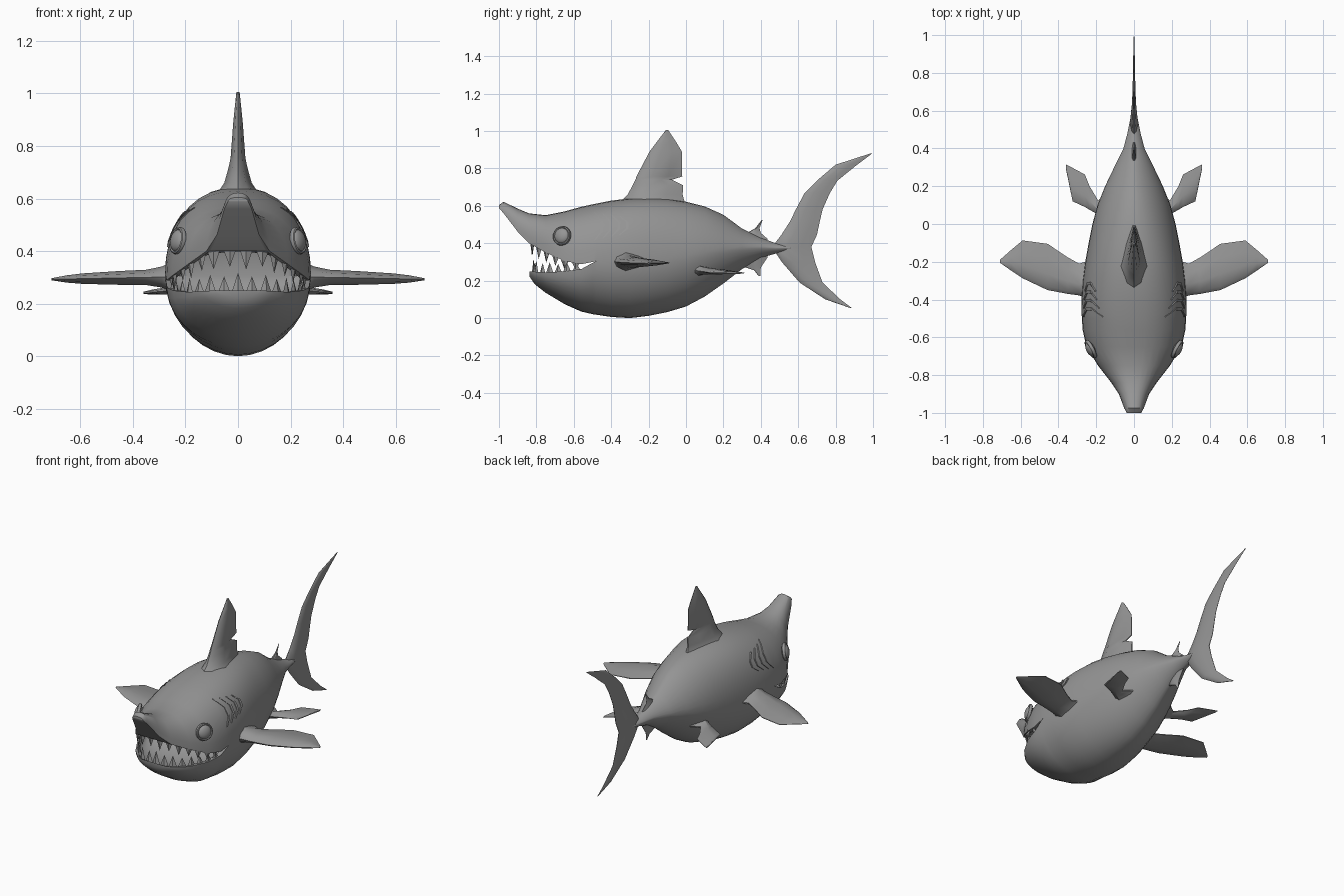
import bpy, bmesh, math
from mathutils import Vector

if "Cube" in bpy.data.objects:
    bpy.data.objects.remove(bpy.data.objects["Cube"])

GREY = bpy.data.materials.new("shark_grey")
GREY.diffuse_color = (0.3, 0.3, 0.3, 1)
GREY.use_nodes = True
GREY.node_tree.nodes["Principled BSDF"].inputs["Base Color"].default_value = GREY.diffuse_color
N = 18  # steps across each half section

# section tables: head (y, width, top, lip), jaw (y, width, lip, bottom),
# trunk (y, width, top, middle, bottom)
HEAD = [(-1, .038, .604, .588), (-.975, .052, .622, .56), (-.9, .08, .585, .462),
        (-.84, .12, .56, .40), (-.75, .19, .55, .35), (-.65, .252, .57, .305),
        (-.56, .272, .595, .288), (-.5, .276, .608, .3), (-.48, .277, .612, .305)]
JAW = [(-.837, .085, .25, .222), (-.81, .135, .248, .182), (-.75, .19, .244, .135),
       (-.65, .247, .25, .075), (-.56, .27, .262, .035), (-.5, .276, .295, .021),
       (-.48, .277, .305, .018)]
TRUNK = [(-.48, .277, .612, .305, .018), (-.4, .278, .628, .30, .006),
         (-.3, .272, .64, .30, 0), (-.2, .258, .643, .305, .012),
         (-.1, .24, .638, .315, .032), (0, .22, .622, .33, .062),
         (.1, .193, .597, .35, .115), (.2, .153, .552, .365, .185),
         (.3, .105, .478, .375, .262), (.4, .056, .43, .378, .322),
         (.48, .035, .40, .375, .345), (.58, .015, .385, .375, .365)]


def finish(name, bm, angle=35):
    bmesh.ops.recalc_face_normals(bm, faces=bm.faces)
    me = bpy.data.meshes.new(name)
    bm.to_mesh(me)
    bm.free()
    me.materials.append(GREY)
    ob = bpy.data.objects.new(name, me)
    bpy.context.collection.objects.link(ob)
    bpy.ops.object.select_all(action='DESELECT')
    ob.select_set(True)
    bpy.context.view_layer.objects.active = ob
    bpy.ops.object.shade_smooth_by_angle(angle=math.radians(angle))
    return ob


def loft(bm, rings, closed=True, caps=(True, True)):
    rows = [[bm.verts.new(p) for p in r] for r in rings]
    n = len(rows[0])
    for a, b in zip(rows, rows[1:]):
        for i in range(n if closed else n - 1):
            j = (i + 1) % n
            bm.faces.new((a[i], a[j], b[j], b[i]))
    for row, cap in zip((rows[0], rows[-1]), caps):
        if cap:
            bm.faces.new(row)


def arc(y, w, z0, z1, power=2.0):
    """Half section from +w to -w, starting at z0 and bulging to z1."""
    pts = []
    for i in range(N + 1):
        c, s = math.cos(math.pi * i / N), math.sin(math.pi * i / N)
        x = math.copysign(abs(c) ** (2 / power), c) * w
        pts.append((x, y, z0 + (z1 - z0) * abs(s) ** (2 / power)))
    return pts


def blend(y, front, rear):
    """Section fullness: boxier at the front, keeled toward the tail."""
    return front + (rear - front) * max(0, min(1, (y + .2) / .45))


# body: head with mouth roof, jaw with mouth floor, and trunk welded together
bm = bmesh.new()
ROOF = [0, 0, 0, 0, .06, .10, .11, .10, 0]
FLOOR = [0, .02, .05, .06, .05, .05, 0]
loft(bm, [arc(y, w, lip, top, 2.3) + arc(y, w * .9, lip, lip + r)[::-1]
          for (y, w, top, lip), r in zip(HEAD, ROOF)], caps=(True, False))
loft(bm, [arc(y, w, lip, bot, 1.95) + arc(y, w * .9, lip, lip - f)[::-1]
          for (y, w, lip, bot), f in zip(JAW, FLOOR)], caps=(True, False))
loft(bm, [arc(y, w, mid, top, blend(y, 2.3, 1.6)) for y, w, top, mid, _ in TRUNK],
     False, (False, False))
loft(bm, [arc(y, w, mid, bot, blend(y, 1.95, 1.6)) for y, w, _, mid, bot in TRUNK],
     False, (False, False))
bmesh.ops.remove_doubles(bm, verts=bm.verts, dist=.0005)
finish("body", bm, 45)


def fin(name, stations, place, root_cap=False):
    """Lens-section fin; stations are (span, lead, trail, half thickness)."""
    bm = bmesh.new()
    rings = []
    for s, a, b, t in stations:
        prof = [(0, 0), (.08, .55), (.35, 1), (.7, .6), (1, .08),
                (1, -.08), (.7, -.6), (.35, -1), (.08, -.55)]
        rings.append([place(s, a + (b - a) * u, t * v) for u, v in prof])
    loft(bm, rings, caps=(root_cap, True))
    finish(name, bm)


def upright(s, y, t):
    return (t, y, s)


fin("dorsal_fin", [(.6, -.37, 0, .1), (.63, -.342, -.01, .072), (.66, -.312, -.018, .052),
                   (.71, -.285, -.015, .038), (.74, -.27, -.075, .031), (.757, -.265, -.02, .028),
                   (.89, -.195, -.022, .018), (.95, -.15, -.058, .012),
                   (1.005, -.108, -.095, .006)], upright)
fin("tail_fin", [(.88, .985, .995, .002), (.82, .80, .915, .005), (.735, .7, .81, .007),
                 (.67, .635, .77, .009), (.58, .587, .73, .011), (.515, .555, .715, .013),
                 (.445, .51, .70, .017), (.38, .46, .67, .022), (.30, .512, .69, .016),
                 (.19, .607, .73, .01), (.10, .745, .825, .006), (.055, .875, .885, .002)],
    upright, True)
fin("rear_dorsal_fin", [(.42, .32, .44, .02), (.455, .325, .40, .01), (.48, .37, .393, .006),
                        (.525, .405, .41, .002)], upright)
fin("anal_fin", [(.33, .31, .44, .02), (.275, .305, .403, .01), (.255, .365, .397, .006),
                 (.225, .388, .397, .002)], upright)

PECTORAL = [(.245, -.395, -.195, .06), (.29, -.378, -.21, .04), (.35, -.37, -.177, .029),
            (.457, -.35, -.105, .026), (.59, -.287, -.087, .02), (.65, -.247, -.137, .014),
            (.71, -.205, -.19, .004)]
PELVIC = [(.14, .0, .16, .04), (.19, .05, .125, .022), (.235, .075, .2, .017),
          (.26, .09, .262, .015), (.325, .12, .297, .01), (.36, .29, .315, .004)]


def skin(y, z):
    """Half width of the upper body at y and z."""
    rows = HEAD + [r[:4] for r in TRUNK[1:]]
    for a, b in zip(rows, rows[1:]):
        if a[0] <= y <= b[0]:
            f = (y - a[0]) / (b[0] - a[0])
            w, top, mid = [p + (q - p) * f for p, q in zip(a[1:], b[1:])]
            h = max(0, min(1, (z - mid) / (top - mid)))
            return w * (1 - h ** 2.3) ** (1 / 2.3)


def along(path, t):
    """Point at fraction t of a polyline's length."""
    path = [Vector(p) for p in path]
    d = t * sum((b - a).length for a, b in zip(path, path[1:]))
    for a, b in zip(path, path[1:]):
        if d <= (b - a).length + 1e-6:
            return a.lerp(b, d / (b - a).length)
        d -= (b - a).length


def teeth(name, path, count, height):
    """Row of pointed teeth mirrored about the middle."""
    bm = bmesh.new()
    full = [(-x, y, z) for x, y, z in path[:0:-1]] + path
    for i in range(count):
        t = (i + .5) / count
        p = along(full, t)
        d = (along(full, min(1, t + .02)) - along(full, max(0, t - .02))).normalized()
        out = Vector((d.y, -d.x, 0)).normalized()
        h = height * (1 - .45 * abs(2 * t - 1)) * (1 if i % 2 else .85)
        root = p - Vector((0, 0, math.copysign(.012, h)))
        base = [bm.verts.new(root + d * u + out * v) for u, v in
                ((.026, 0), (0, .01), (-.026, 0), (0, -.01))]
        tip = bm.verts.new(p + Vector((0, 0, h)))
        bm.faces.new(base)
        for k in range(4):
            bm.faces.new((base[k], base[(k + 1) % 4], tip))
    finish(name, bm, 20)


teeth("upper_teeth", [(0, -.825, .40), (.105, -.82, .393), (.18, -.745, .35),
                      (.24, -.65, .306), (.258, -.56, .29)], 14, -.07)
teeth("lower_teeth", [(0, -.815, .248), (.105, -.80, .248), (.174, -.745, .245),
                      (.232, -.65, .25), (.256, -.56, .262)], 15, .07)

for side, tag in ((1, "right"), (-1, "left")):
    fin(tag + "_pectoral_fin", PECTORAL, lambda s, y, t: (side * s, y, .307 - .02 * s + t))
    fin(tag + "_pelvic_fin", PELVIC, lambda s, y, t: (side * s, y, .27 - .08 * s + t))

    # eyeball with a raised lid ring
    turn = Vector((side * .87, -.46, .18)).to_track_quat('Z', 'Y')
    at = Vector((side * .229, -.663, .44))
    bm = bmesh.new()
    bmesh.ops.create_uvsphere(bm, u_segments=20, v_segments=12, radius=.043)
    for v in bm.verts:
        v.co.z *= .55
    bmesh.ops.transform(bm, matrix=turn.to_matrix().to_4x4(), verts=bm.verts)
    bmesh.ops.translate(bm, vec=at, verts=bm.verts)
    finish(tag + "_eye", bm)
    bm = bmesh.new()
    rings = []
    for i in range(25):
        a = math.tau * i / 24
        ring = []
        for k in range(8):
            b = math.tau * k / 8
            r = .046 + .007 * math.cos(b)
            p = Vector((r * math.cos(a), r * math.sin(a), .011 * math.sin(b)))
            ring.append(at + turn @ p)
        rings.append(ring)
    loft(bm, rings, caps=(False, False))
    bmesh.ops.remove_doubles(bm, verts=bm.verts, dist=.0002)
    finish(tag + "_eyelid", bm)

    # four chevron gill slits lying on the skin
    for g in range(4):
        bm = bmesh.new()
        y0, top, low = -.49 + .045 * g, .565 - .006 * g, .415 + .01 * g
        rings = []
        for i in range(10):
            f = i / 9
            z = top + (low - top) * f
            y = y0 + .04 * min(1, 3 * f, 3 * (1 - f))
            x, r = skin(y, z), .003 + .004 * math.sin(math.pi * f)
            rings.append([(side * (x + dx), y + dy, z) for dx, dy in
                          ((-.008, -r), (.004, -r), (.006, r), (-.008, r))])
        loft(bm, rings)
        finish("%s_gill_%d" % (tag, g + 1), bm)
